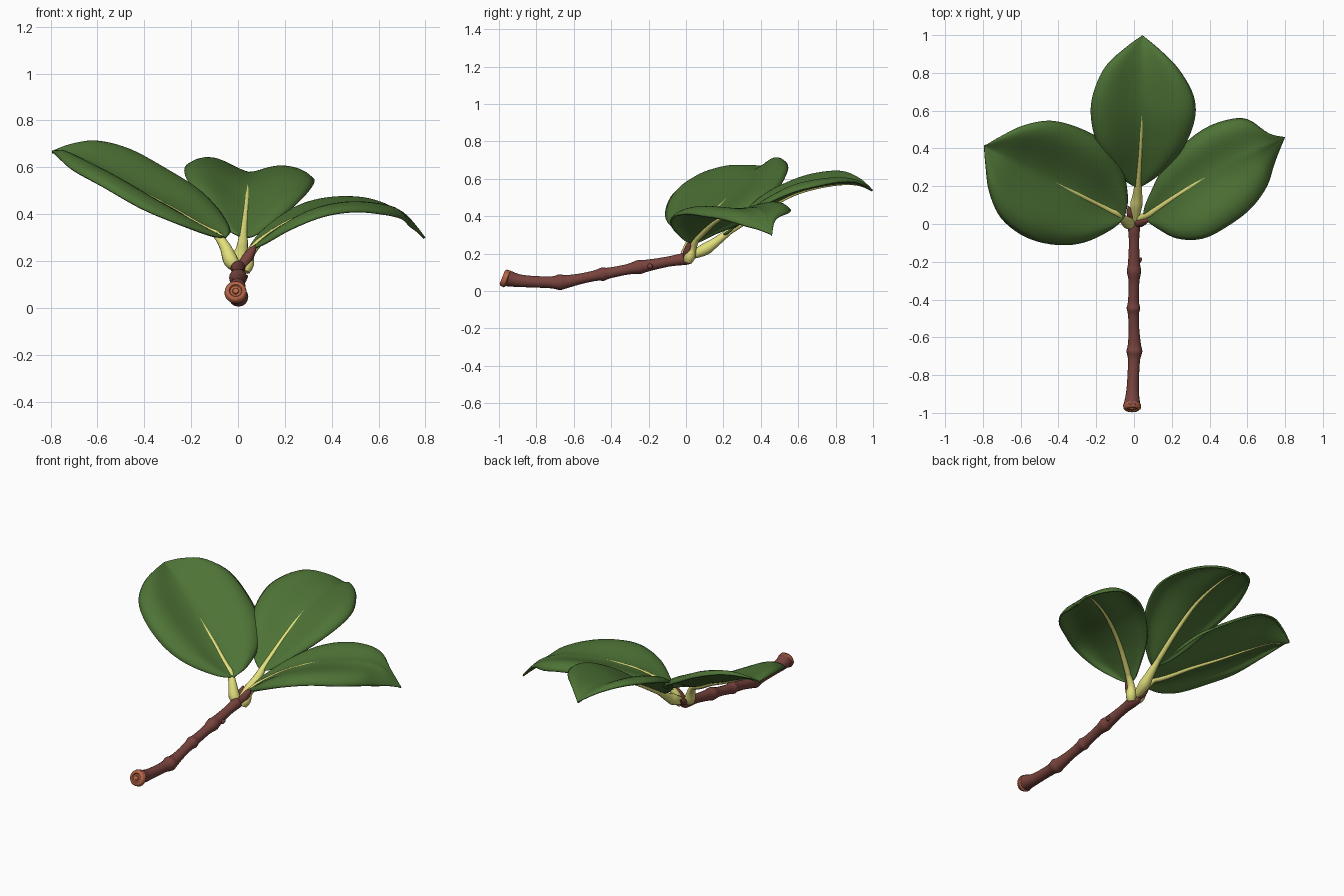
import bpy, bmesh, math
from mathutils import Vector


def material(name, rgb):
    m = bpy.data.materials.new(name)
    m.diffuse_color = (*rgb, 1)
    return m


GREEN = material("leaf_green", (0.075, 0.17, 0.036))
BARK = material("bark_brown", (0.19, 0.057, 0.047))
CUT = material("cut_wood", (0.46, 0.13, 0.06))
STALK = material("stalk_yellow", (0.76, 0.74, 0.2))


def spline(rows, k):
    """Smooth interpolation through equal-length tuples, k steps per span."""
    out = []
    for i in range(len(rows) - 1):
        a, b, c, d = (rows[max(0, min(len(rows) - 1, i + o))] for o in (-1, 0, 1, 2))
        for s in range(k):
            t = s / k
            out.append(tuple(
                0.5 * (2*q + (r - p)*t + (2*p - 5*q + 4*r - w)*t*t + (3*q - p - 3*r + w)*t**3)
                for p, q, r, w in zip(a, b, c, d)))
    return out + [tuple(rows[-1])]


def finish(name, bm, mat, angle):
    me = bpy.data.meshes.new(name)
    bm.to_mesh(me)
    bm.free()
    ob = bpy.data.objects.new(name, me)
    bpy.context.collection.objects.link(ob)
    me.materials.append(mat)
    bpy.ops.object.select_all(action='DESELECT')
    ob.select_set(True)
    bpy.context.view_layer.objects.active = ob
    bpy.ops.object.shade_smooth_by_angle(angle=math.radians(angle))
    return ob


def tube(name, rows, mat, k=4, n=16, axis=None):
    """Round tube through (x, y, z, radius) rows."""
    pts = spline(rows, k) if k > 1 else rows
    bm = bmesh.new()
    rings = []
    for i, p in enumerate(pts):
        d = axis or (Vector(pts[min(i + 1, len(pts) - 1)][:3]) - Vector(pts[max(i - 1, 0)][:3]))
        side = d.cross(Vector((0, 0, 1))).normalized()
        up = side.cross(d).normalized()
        rings.append([bm.verts.new(Vector(p[:3]) + max(p[3], 0.001) * (
            side * math.cos(2*math.pi*j/n) + up * math.sin(2*math.pi*j/n))) for j in range(n)])
    for a, b in zip(rings, rings[1:]):
        for j in range(n):
            bm.faces.new((a[j], a[(j+1) % n], b[(j+1) % n], b[j]))
    bm.faces.new(rings[0])
    bm.faces.new(rings[-1])
    bmesh.ops.recalc_face_normals(bm, faces=bm.faces)
    return finish(name, bm, mat, 50)


def leaf(name, base, tip, stations, bow, bump, stalk, m=12):
    """Stations: distance, left width, right width, midrib z, left edge z, right edge z."""
    b = Vector((*base, 0))
    d = (Vector((*tip, 0)) - b).normalized()
    left = Vector((-d.y, d.x, 0))
    length = stations[-1][0]
    bm = bmesh.new()
    grid, rib = [], []
    for s, wl, wr, zm, zl, zr in spline(stations, 5):
        off = bow * math.sin(math.pi * min(1, max(0, s / length)))
        row = []
        for j in range(-m, m + 1):
            a = abs(j) / m
            w, ze, sg = (wl, zl, 1) if j > 0 else (wr, zr, -1)
            w = max(w, 0)
            o = off + (sg * w - off) * a if w > 0 else off
            z = zm + (ze - zm) * a + bump * w * 4 * a*a * (1 - a*a)
            row.append(bm.verts.new(b + d*s + left*o + Vector((0, 0, z))))
        grid.append(row)
        p = b + d*s + left*off
        rib.append((p.x, p.y, zm - 0.0105, 0.017 * max(0, 1 - s / length) + 0.001))
    for p, q in zip(grid, grid[1:]):
        for j in range(2 * m):
            bm.faces.new((p[j], q[j], q[j+1], p[j+1]))
    bmesh.ops.remove_doubles(bm, verts=bm.verts, dist=0.0005)
    ob = finish(name, bm, GREEN, 60)
    sol = ob.modifiers.new("thickness", 'SOLIDIFY')
    sol.thickness = 0.01
    sol.offset = -1
    # stalk that runs on as a tapering midrib, just breaking the upper face
    tube(name + "_stalk", stalk + rib[6:-2:2], STALK, n=12)


# Leaves
leaf("back_leaf", (0.02, 0.19), (0.045, 1.0), [
    (0, 0, 0, .30, .30, .30), (.03, .06, .055, .32, .33, .31),
    (.10, .14, .14, .365, .40, .37), (.22, .22, .235, .44, .505, .455),
    (.37, .26, .29, .52, .575, .525), (.50, .25, .28, .56, .615, .56),
    (.64, .19, .195, .58, .63, .585), (.74, .09, .09, .573, .595, .58),
    (.81, 0, 0, .54, .54, .54)], -0.01, 0.125,
    [(.006, .02, .185, .018), (.012, .10, .222, .032), (.018, .15, .255, .026)])
leaf("left_leaf", (-0.05, 0.035), (-0.80, 0.415), [
    (0, 0, 0, .30, .30, .30), (.03, .085, .10, .315, .31, .33),
    (.13, .215, .23, .36, .365, .39), (.26, .295, .305, .43, .43, .475),
    (.42, .33, .315, .505, .52, .565), (.58, .30, .28, .585, .59, .655),
    (.70, .205, .19, .64, .64, .70), (.78, .09, .085, .66, .66, .695),
    (.835, 0, 0, .67, .67, .67)], 0, 0.15,
    [(-.004, -.002, .175, .022), (-.03, .005, .20, .032), (-.055, .025, .26, .024)])
leaf("right_leaf", (0.05, 0.03), (0.80, 0.46), [
    (0, 0, 0, .25, .25, .25), (.03, .045, .07, .275, .27, .275),
    (.10, .10, .18, .32, .31, .34), (.22, .178, .25, .38, .36, .395),
    (.37, .232, .258, .425, .415, .415), (.52, .252, .238, .445, .44, .405),
    (.65, .23, .18, .445, .44, .385), (.74, .18, .10, .42, .42, .35),
    (.80, .06, .05, .375, .38, .33), (.865, 0, 0, .30, .30, .30)], 0.025, 0.135,
    [(.028, .01, .155, .022), (.038, .02, .185, .03), (.05, .035, .23, .022)])

# Twig with swollen joints
tube("twig", [
    (-.01, -.965, .07, .045), (-.01, -.945, .066, .042), (-.008, -.90, .056, .035),
    (-.005, -.83, .05, .031), (0, -.72, .046, .032), (.002, -.675, .047, .042),
    (.002, -.64, .05, .035),
    (0, -.56, .066, .028), (-.003, -.48, .083, .029), (-.003, -.445, .09, .036),
    (-.003, -.41, .096, .029), (0, -.31, .116, .028), (0, -.25, .128, .038),
    (0, -.21, .135, .032), (0, -.1, .156, .027), (0, -.03, .168, .031),
    (0, .01, .172, .03), (.002, .03, .182, .022), (.004, .055, .195, .003)], BARK)

# Cut end, tilted upward, with a raised rim and a core
ax = Vector((0, 1, -0.4)).normalized()
tube("cut_end", [(*(Vector((-.01, -.978, .072)) + ax * t), r) for t, r in (
    (-.005, .001), (-.005, .012), (.001, .015), (.001, .024),
    (-.005, .028), (-.005, .038), (.003, .046), (.022, .048), (.03, .04))],
    CUT, k=1, n=20, axis=ax)

# Buds
tube("right_bud", [(.01, 0, .17, .018), (.035, .008, .205, .024), (.06, .018, .245, .017),
                   (.078, .022, .268, .003)], BARK, n=12)
tube("left_bud", [(-.01, .03, .185, .016), (-.022, .06, .205, .018), (-.03, .095, .228, .003)],
     BARK, n=12)
tube("side_bud", [(.01, -.2, .135, .014), (.028, -.19, .132, .015), (.04, -.18, .136, .004)],
     BARK, n=12)
